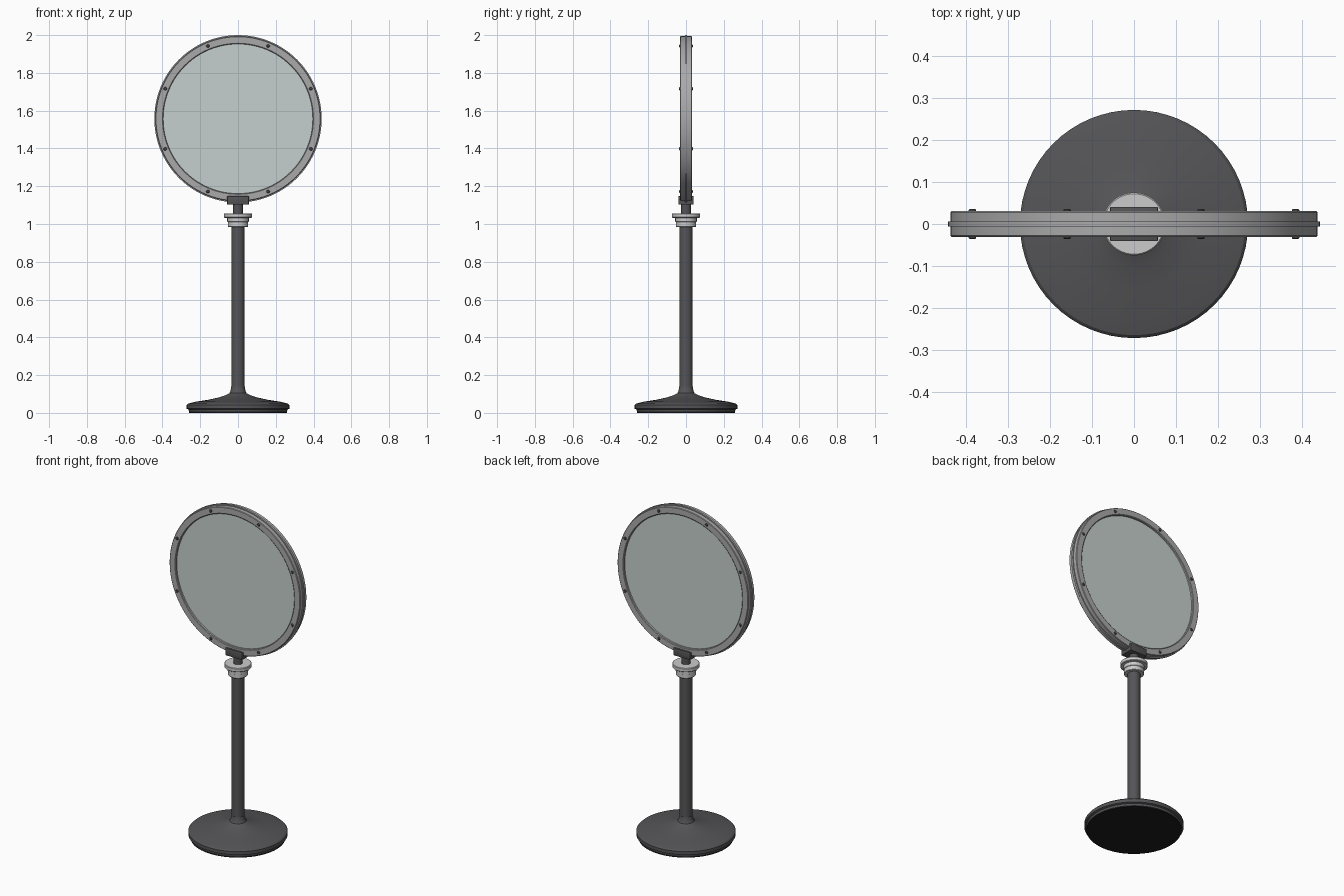
import bpy, bmesh, math
from mathutils import Matrix, Vector

if "Cube" in bpy.data.objects:
    bpy.data.objects.remove(bpy.data.objects["Cube"])

CZ = 1.557          # height of the mirror centre
TO_Y = Matrix.Rotation(math.radians(90), 4, 'X')   # turns the lathe axis from z to y


def material(name, r, g, b):
    m = bpy.data.materials.new(name)
    m.diffuse_color = (r, g, b, 1)
    m.use_nodes = True
    m.node_tree.nodes["Principled BSDF"].inputs["Base Color"].default_value = m.diffuse_color
    return m


DARK = material("dark_metal", 0.09, 0.09, 0.095)
BLACK = material("black_rubber", 0.012, 0.012, 0.012)
STEEL = material("frame_steel", 0.40, 0.40, 0.40)
LIGHT = material("light_metal", 0.55, 0.55, 0.55)
GLASS = material("mirror_glass", 0.56, 0.63, 0.61)


def finish(bm, name, mat, matrix=Matrix()):
    bmesh.ops.recalc_face_normals(bm, faces=bm.faces)
    bm.transform(matrix)
    me = bpy.data.meshes.new(name)
    bm.to_mesh(me)
    bm.free()
    me.materials.append(mat)
    ob = bpy.data.objects.new(name, me)
    bpy.context.collection.objects.link(ob)
    bpy.ops.object.select_all(action='DESELECT')
    ob.select_set(True)
    bpy.context.view_layer.objects.active = ob
    bpy.ops.object.shade_smooth_by_angle(angle=math.radians(30))
    return ob


def lathe(name, profile, mat, matrix=Matrix(), steps=64, ring=False):
    """Revolve (radius, height) points; a ring closes on itself, else ends are capped."""
    bm = bmesh.new()
    loops = [[bm.verts.new((r * math.cos(math.tau * i / steps),
                            r * math.sin(math.tau * i / steps), h))
              for i in range(steps)] for r, h in profile]
    pairs = list(zip(loops, loops[1:]))
    if ring:
        pairs.append((loops[-1], loops[0]))
    for a, b in pairs:
        for i in range(steps):
            j = (i + 1) % steps
            bm.faces.new((a[i], a[j], b[j], b[i]))
    if not ring:
        bm.faces.new(loops[0])
        bm.faces.new(loops[-1])
    return finish(bm, name, mat, matrix)


def box(name, size, centre, mat, bevel=0.002):
    bm = bmesh.new()
    bmesh.ops.create_cube(bm, size=1)
    bmesh.ops.scale(bm, vec=Vector(size), verts=bm.verts)
    bmesh.ops.bevel(bm, geom=bm.edges[:], offset=bevel, segments=2,
                    affect='EDGES', profile=0.5)
    return finish(bm, name, mat, Matrix.Translation(centre))


# Base: rubber foot and flared dish
lathe("base_foot", [(0.26, 0), (0.26, 0.02)], BLACK)
lathe("base", [(0.26, 0.008), (0.262, 0.018), (0.272, 0.022), (0.272, 0.042),
               (0.265, 0.049), (0.225, 0.059), (0.16, 0.069), (0.10, 0.082),
               (0.062, 0.095), (0.046, 0.104), (0.039, 0.118), (0.036, 0.14)], DARK)

# Pole, collar and neck
lathe("pole", [(0.035, 0.10), (0.035, 1.0)], DARK)
lathe("collar", [(0.052, 0.985), (0.054, 0.987), (0.054, 1.01), (0.057, 1.012),
                 (0.057, 1.034)], LIGHT)
lathe("swivel_disc", [(0.072, 1.033), (0.075, 1.036), (0.075, 1.053),
                      (0.072, 1.056)], LIGHT)
lathe("neck", [(0.026, 1.05), (0.026, 1.11)], DARK)
box("bracket", (0.114, 0.082, 0.045), (0, 0, 1.1245), DARK)

# Round frame with a raised seam, and a glass facing both ways
upright = Matrix.Translation((0, 0, CZ)) @ TO_Y
half = [(0.443, 0.006), (0.437, 0.006), (0.437, 0.028), (0.434, 0.031),
        (0.400, 0.031), (0.396, 0.028), (0.396, 0.012)]
lathe("mirror_frame", half + [(r, -h) for r, h in reversed(half)], STEEL,
      upright, steps=96, ring=True)
lathe("mirror_glass", [(0.398, -0.018), (0.398, 0.018)], GLASS, upright, steps=96)

# Eight small screws on each face of the frame
for side, flip in (("front", 0), ("back", math.pi)):
    for k in range(8):
        a = math.radians(22.5 + 45 * k)
        place = (Matrix.Rotation(flip, 4, 'Z')
                 @ Matrix.Translation((0.417 * math.cos(a), 0, CZ + 0.417 * math.sin(a)))
                 @ TO_Y)
        lathe(f"screw_{side}_{k + 1}", [(0.009, 0.028), (0.009, 0.033), (0.006, 0.036)],
              DARK, place, steps=12)
